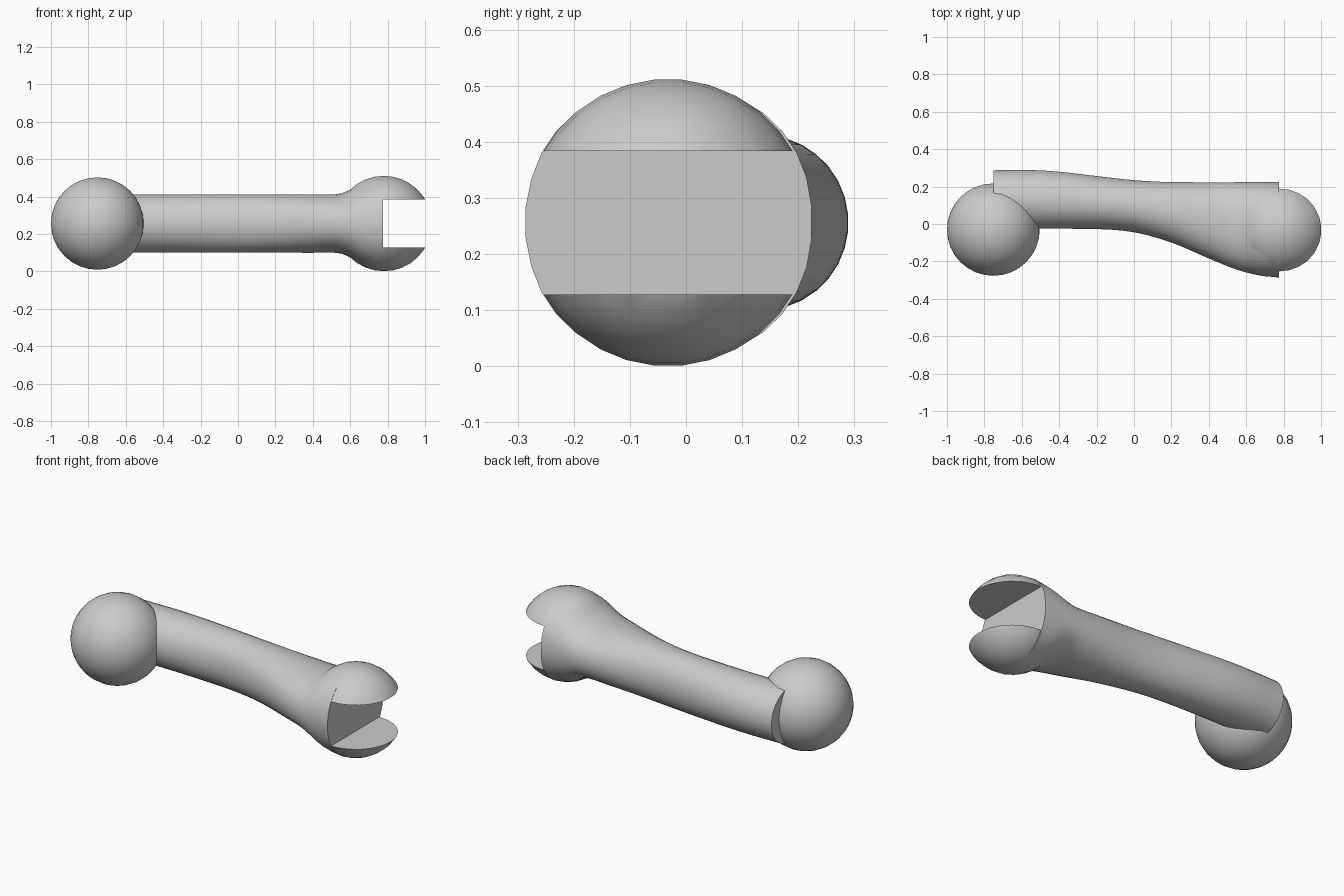
import bpy, bmesh, math
from mathutils import Matrix

if "Cube" in bpy.data.objects:
    bpy.data.objects.remove(bpy.data.objects["Cube"], do_unlink=True)

MID_Z = 0.256
SOCKET_X, SOCKET_Y = 0.78, -0.032
CUT_X = 0.775

grey = bpy.data.materials.new("plain grey")
grey.use_nodes = True
grey.diffuse_color = (0.6, 0.6, 0.6, 1)
grey.node_tree.nodes["Principled BSDF"].inputs["Base Color"].default_value = (0.6, 0.6, 0.6, 1)


def make_object(name, bm):
    bmesh.ops.recalc_face_normals(bm, faces=bm.faces)
    mesh = bpy.data.meshes.new(name)
    bm.to_mesh(mesh)
    bm.free()
    mesh.materials.append(grey)
    obj = bpy.data.objects.new(name, mesh)
    bpy.context.collection.objects.link(obj)
    return obj


def make_sphere(name, centre, radius, segments=32):
    # poles lie along x
    bm = bmesh.new()
    bmesh.ops.create_uvsphere(bm, u_segments=segments, v_segments=segments // 2, radius=radius)
    turn = Matrix.Rotation(math.pi / segments, 4, 'X') @ Matrix.Rotation(math.pi / 2, 4, 'Y')
    bm.transform(Matrix.Translation(centre) @ turn)
    return make_object(name, bm)


def smooth(obj, degrees):
    bpy.ops.object.select_all(action='DESELECT')
    obj.select_set(True)
    bpy.context.view_layer.objects.active = obj
    bpy.ops.object.shade_smooth_by_angle(angle=math.radians(degrees))


def combine(obj, other, operation):
    # apply one boolean, then drop the helper
    mod = obj.modifiers.new(operation.lower(), 'BOOLEAN')
    mod.operation = operation
    mod.solver = 'EXACT'
    mod.object = other
    graph = bpy.context.evaluated_depsgraph_get()
    graph.update()
    mesh = bpy.data.meshes.new_from_object(obj.evaluated_get(graph))
    obj.modifiers.clear()
    obj.data = mesh
    bpy.data.objects.remove(other, do_unlink=True)


def interpolate(table, x):
    # smooth curve through (x, value) points
    for i in range(len(table) - 1):
        (x0, v0), (x1, v1) = table[i], table[i + 1]
        if x <= x1:
            p, q = table[max(i - 1, 0)], table[min(i + 2, len(table) - 1)]
            m0 = (v1 - p[1]) / (x1 - p[0]) * (x1 - x0)
            m1 = (q[1] - v0) / (q[0] - x0) * (x1 - x0)
            t = (x - x0) / (x1 - x0)
            return (v0 * (2*t**3 - 3*t*t + 1) + m0 * (t**3 - 2*t*t + t)
                    + v1 * (3*t*t - 2*t**3) + m1 * (t**3 - t*t))
    return table[-1][1]


# Arm outline: back edge, front edge and half height along x
back = [(-0.75, 0.288), (-0.55, 0.289), (-0.4, 0.28), (-0.2, 0.257), (0, 0.235), (0.2, 0.225), (CUT_X, 0.225)]
front = [(-0.75, -0.027), (-0.2, -0.028), (0, -0.045), (0.2, -0.1), (0.4, -0.185), (0.55, -0.245),
         (0.68, -0.278), (CUT_X, -0.285)]
height = [(-0.75, 0.157), (0.4, 0.157), (0.54, 0.159), (0.6, 0.182), (0.67, 0.222), (CUT_X, 0.246)]


def make_arm(rings=48, sides=32):
    bm = bmesh.new()
    loops = []
    for i in range(rings + 1):
        x = -0.75 + (CUT_X + 0.75) * i / rings
        y0, y1, h = interpolate(front, x), interpolate(back, x), interpolate(height, x)
        power = 2 / (2 + 0.2 * max(0, i / rings))
        loop = []
        for k in range(sides):
            a = 2 * math.pi * (k + 0.5) / sides
            c, s = math.cos(a), math.sin(a)
            y = (y0 + y1) / 2 + (y1 - y0) / 2 * math.copysign(abs(c) ** power, c)
            loop.append(bm.verts.new((x, y, MID_Z + h * math.copysign(abs(s) ** power, s))))
        loops.append(loop)
    for a, b in zip(loops, loops[1:]):
        for k in range(sides):
            n = (k + 1) % sides
            bm.faces.new((a[k], a[n], b[n], b[k]))
    bm.faces.new(loops[0])
    bm.faces.new(loops[-1])
    return make_object("arm_with_socket", bm)


# Arm with rounded socket end
arm = make_arm()
combine(arm, make_sphere("socket_shell", (SOCKET_X, SOCKET_Y, MID_Z), 0.256), 'UNION')

# Slot through the socket
bm = bmesh.new()
bmesh.ops.create_cube(bm, size=1)
bm.transform(Matrix.Translation((CUT_X + 0.25, SOCKET_Y, MID_Z)) @ Matrix.Diagonal((0.5, 1, 0.256, 1)))
combine(arm, make_object("slot_cutter", bm), 'DIFFERENCE')

# Round hollow inside the socket
combine(arm, make_sphere("hollow_cutter", (SOCKET_X, SOCKET_Y, MID_Z), 0.193), 'DIFFERENCE')
smooth(arm, 35)

# Ball at the other end
ball = make_sphere("ball", (-0.752, -0.03, MID_Z), 0.248)
smooth(ball, 35)
